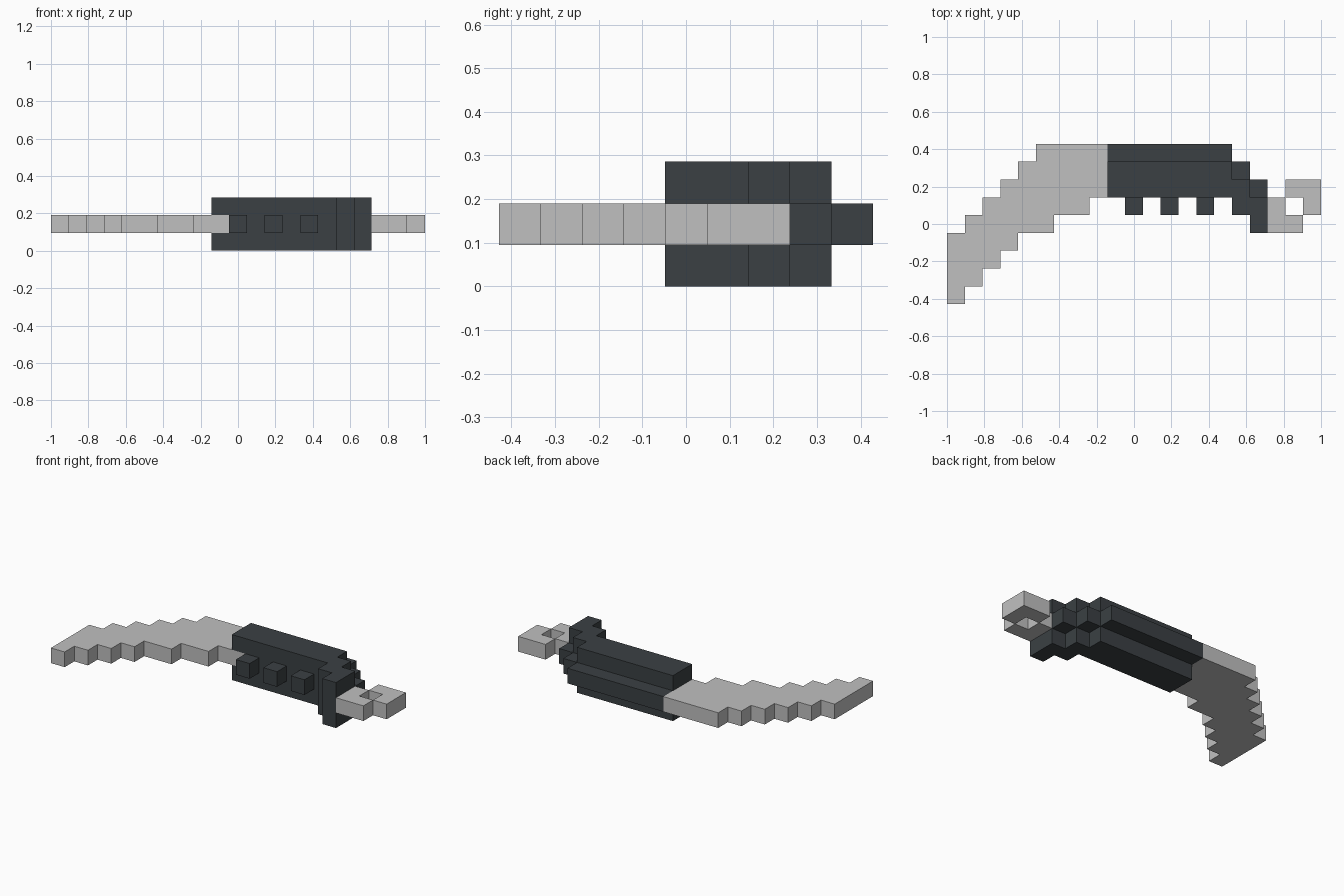
import bpy, bmesh

if "Cube" in bpy.data.objects:
    bpy.data.objects.remove(bpy.data.objects["Cube"])

U = 2 / 21  # block size: the model is 21 x 9 x 3 blocks


def material(name, rgb):
    m = bpy.data.materials.new(name)
    m.diffuse_color = (*rgb, 1)
    m.use_nodes = True
    m.node_tree.nodes["Principled BSDF"].inputs["Base Color"].default_value = m.diffuse_color
    return m


STEEL = material("light_steel", (0.53, 0.53, 0.53))
GRIP = material("dark_grip", (0.043, 0.051, 0.057))


def prism(name, profiles, z0, z1, mat):
    """Extrude block-grid outlines (counter-clockwise) from z0 to z1."""
    bm = bmesh.new()
    for pts in profiles:
        base = [bm.verts.new(((x - 10.5) * U, (y - 4.5) * U, z0 * U)) for x, y in pts]
        face = bm.faces.new(base)
        new = bmesh.ops.extrude_face_region(bm, geom=[face], use_keep_orig=True)["geom"]
        top = [v for v in new if isinstance(v, bmesh.types.BMVert)]
        bmesh.ops.translate(bm, verts=top, vec=(0, 0, (z1 - z0) * U))
    bmesh.ops.recalc_face_normals(bm, faces=bm.faces)
    mesh = bpy.data.meshes.new(name)
    bm.to_mesh(mesh)
    bm.free()
    mesh.materials.append(mat)
    ob = bpy.data.objects.new(name, mesh)
    bpy.context.collection.objects.link(ob)
    return ob


# Curved blade, stepped on both edges, with a tang tooth set into the grip
blade = [(0, 0), (1, 0), (1, 1), (2, 1), (2, 2), (3, 2), (3, 3), (4, 3), (4, 4), (6, 4),
         (6, 5), (8, 5), (8, 6), (10, 6), (10, 7), (9, 7), (9, 9)]
for i in range(5):  # staircase along the back edge
    blade += [(5 - i, 9 - i), (5 - i, 8 - i)]
blade.pop()
blade[-1] = (1, 5)
blade += [(1, 4), (0, 4)]
prism("blade", [blade], 1, 2, STEEL)

# Grip core with the spine ridge
prism("grip_core", [[(9, 7), (10, 7), (10, 6), (16, 6), (16, 5), (17, 5), (17, 4), (18, 4),
                     (18, 7), (17, 7), (17, 8), (16, 8), (16, 9), (9, 9)]], 1, 2, GRIP)

# Grip scales on both sides
scale = [(9, 6), (16, 6), (16, 5), (17, 5), (17, 4), (18, 4),
         (18, 6), (17, 6), (17, 7), (16, 7), (16, 8), (9, 8)]
for side, z in (("lower", 0), ("upper", 2)):
    prism("grip_scale_" + side, [scale], z, z + 1, GRIP)

# Finger studs
for n, x in enumerate((10, 12, 14)):
    prism(f"finger_stud_{n + 1}", [[(x, 5), (x + 1, 5), (x + 1, 6), (x, 6)]], 1, 2, GRIP)

# Pommel ring made of two hooked halves
prism("pommel_ring", [[(18, 4), (20, 4), (20, 5), (19, 5), (19, 6), (18, 6)],
                      [(20, 5), (21, 5), (21, 7), (19, 7), (19, 6), (20, 6)]], 1, 2, STEEL)
